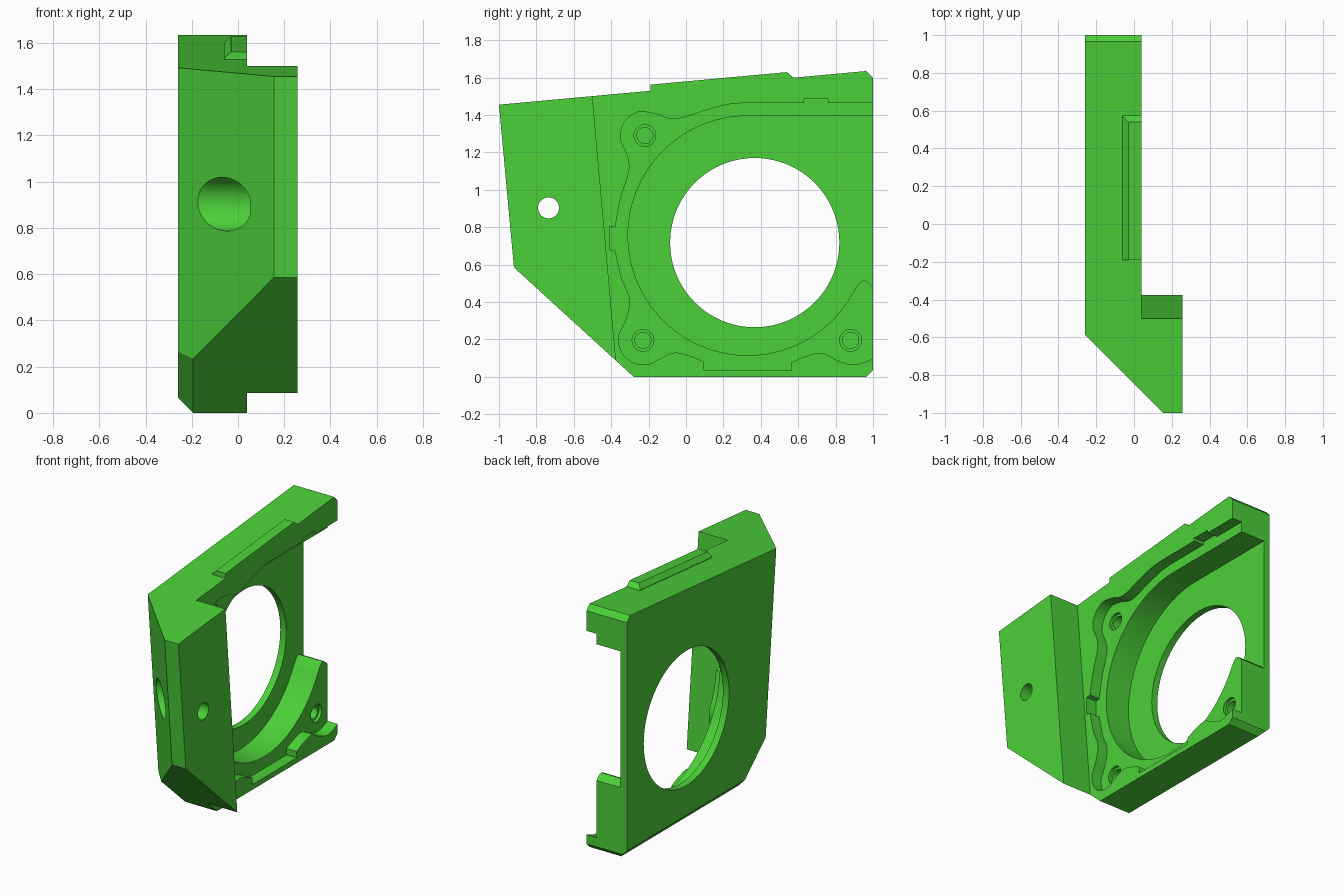
import bpy, bmesh, math
from mathutils import Vector

if "Cube" in bpy.data.objects:
    bpy.data.objects.remove(bpy.data.objects["Cube"])

green = bpy.data.materials.new("bright_green")
green.diffuse_color = (0.071, 0.631, 0.040, 1)
green.use_nodes = True
green.node_tree.nodes["Principled BSDF"].inputs["Base Color"].default_value = green.diffuse_color


def prism(name, pts, x0, x1, planes=()):
    """Extrude a (y, z) outline along x, then trim with (point, outward normal) planes."""
    bm = bmesh.new()
    face = bm.faces.new([bm.verts.new((x0, y, z)) for y, z in pts])
    ext = bmesh.ops.extrude_face_region(bm, geom=[face])["geom"]
    bmesh.ops.translate(bm, vec=(x1 - x0, 0, 0),
                        verts=[v for v in ext if isinstance(v, bmesh.types.BMVert)])
    for co, no in planes:
        cut = bmesh.ops.bisect_plane(bm, geom=bm.verts[:] + bm.edges[:] + bm.faces[:],
                                     plane_co=co, plane_no=Vector(no).normalized(), clear_outer=True)
        edges = [e for e in cut["geom_cut"] if isinstance(e, bmesh.types.BMEdge)]
        bmesh.ops.edgeloop_fill(bm, edges=edges)
    bmesh.ops.recalc_face_normals(bm, faces=bm.faces[:])
    me = bpy.data.meshes.new(name)
    bm.to_mesh(me)
    bm.free()
    me.materials.append(green)
    ob = bpy.data.objects.new(name, me)
    bpy.context.collection.objects.link(ob)
    return ob


def arc(cy, cz, r, a0, a1, n):
    return [(cy + r * math.cos(math.radians(a0 + (a1 - a0) * i / n)),
             cz + r * math.sin(math.radians(a0 + (a1 - a0) * i / n))) for i in range(n + 1)]


def circle(cy, cz, r, n=48):
    return arc(cy, cz, r, 0, 360, n)[:-1]


def smooth(pts, n=5):
    """Catmull-Rom curve through the points."""
    p = [Vector(q) for q in [pts[0]] + pts + [pts[-1]]]
    out = []
    for a, b, c, d in zip(p, p[1:], p[2:], p[3:]):
        for i in range(n):
            t = i / n
            v = 0.5 * (2 * b + (c - a) * t + (2 * a - 5 * b + 4 * c - d) * t ** 2
                       + (3 * b - a - 3 * c + d) * t ** 3)
            out.append((v.x, v.y))
    return out + [tuple(pts[-1])]


def cut(target, cutter):
    cutter.hide_render = True
    mod = target.modifiers.new("cut", "BOOLEAN")
    mod.operation, mod.solver, mod.object = "DIFFERENCE", "EXACT", cutter
    bpy.context.view_layer.objects.active = target
    bpy.ops.object.modifier_apply(modifier=mod.name)
    bpy.data.objects.remove(cutter)


# Body: full-thickness block with slanted front and lower corner chamfers
body = prism("housing_body",
             [(-1, 1.455), (-0.92, 0.585), (-0.28, 0), (0.965, 0), (1, 0.035),
              (1, 1.6), (0.965, 1.635)], -0.26, 0.257,
             [((0.155, -1, 1.455), (-1, -0.996, -0.0916)),
              ((-0.195, -0.28, 0), (-1, -0.675, -0.738)),
              ((-0.195, 0, 0), (-1, 0, -1))])

# Step that leaves a thick flange at the front only
cut(body, prism("step_cutter", [(-0.545, 2), (-0.358, -0.1), (1.2, -0.1), (1.2, 2)], 0.04, 0.6))

# Shallow wavy pocket with tabs around the screw lobes
wavy = [(1.1, 1.465), (0.76, 1.465), (0.76, 1.485), (0.63, 1.485), (0.63, 1.465)]
wavy += smooth([(0.36, 1.465), (0.23, 1.457), (0.09, 1.42), (-0.06, 1.377), (-0.16, 1.405)]
               + arc(-0.22, 1.29, 0.13, 100, 195, 5)
               + [(-0.312, 1.18), (-0.305, 1.10), (-0.35, 0.95), (-0.378, 0.805)])
wavy += [(-0.41, 0.80), (-0.41, 0.68)]
wavy += smooth([(-0.378, 0.675), (-0.345, 0.53), (-0.302, 0.42), (-0.315, 0.32)]
               + arc(-0.23, 0.195, 0.13, 165, 290, 6)
               + [(-0.07, 0.128), (0.02, 0.112), (0.095, 0.08)])
wavy += [(0.095, 0.035), (0.565, 0.035)]
wavy += smooth([(0.565, 0.078), (0.64, 0.11), (0.73, 0.128), (0.80, 0.092),
                (0.88, 0.065), (0.95, 0.077), (1.0, 0.097)])
wavy += [(1.1, 0.10)]
cut(body, prism("wavy_pocket_cutter", wavy, -0.035, 0.2))

# Deep round recess, open towards the rear edge
recess = arc(0.33, 0.755, 0.64, 90, 332, 64)
recess += [(0.922, 0.497), (0.937, 0.511), (0.953, 0.515), (0.972, 0.507), (1.0, 0.48),
           (1.1, 0.38), (1.1, 1.395)]
cut(body, prism("recess_cutter", recess, -0.215, 0.2))

# Large opening through the thin wall
cut(body, prism("opening_cutter", circle(0.3675, 0.7175, 0.4525, 80), -0.5, 0.2))

# Blind screw holes with counterbores
for y, z in [(-0.22, 1.29), (-0.23, 0.195), (0.88, 0.195)]:
    cut(body, prism("counterbore_cutter", circle(y, z, 0.058, 32), -0.055, 0.2))
    cut(body, prism("screw_hole_cutter", circle(y, z, 0.043, 32), -0.16, 0.2))

# Flange bolt hole, with a wide bore opening in the slanted face
cut(body, prism("bolt_hole_cutter", circle(-0.735, 0.903, 0.056, 32), -0.5, 0.5))
cut(body, prism("bolt_bore_cutter", circle(-0.735, 0.903, 0.116, 48), -0.5, 0.052))

# Low chamfered rail on the top edge
rail = prism("top_rail", [(-0.19, 1.529), (-0.19, 1.562), (0.54, 1.629), (0.575, 1.599)],
             -0.06, 0.04, [((-0.03, -0.19, 1.562), (-1, -0.0912, 0.996))])

# Smooth the curved walls, keep the edges crisp
bpy.ops.object.select_all(action="DESELECT")
body.select_set(True)
bpy.context.view_layer.objects.active = body
bpy.ops.object.shade_smooth_by_angle(angle=math.radians(28))
